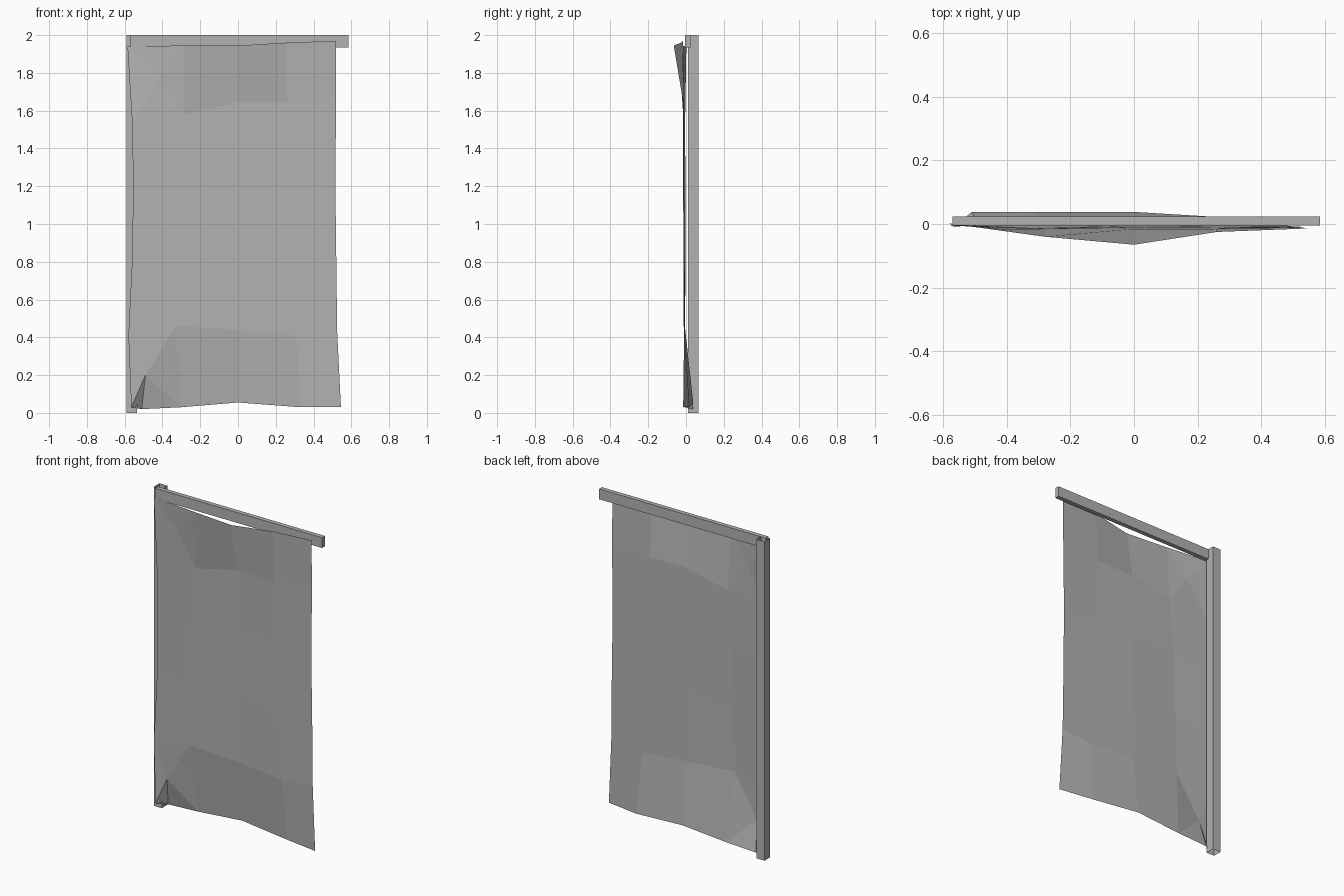
import bpy
import bmesh
from mathutils import Vector

default = bpy.data.objects.get("Cube")
if default:
    bpy.data.objects.remove(default, do_unlink=True)

grey = bpy.data.materials.new("plain grey")
grey.use_nodes = True
colour = (0.45, 0.45, 0.45, 1)
grey.diffuse_color = colour
grey.node_tree.nodes["Principled BSDF"].inputs["Base Color"].default_value = colour


def finish(name, bm):
    """Turn a bmesh into a named, flat shaded object."""
    mesh = bpy.data.meshes.new(name)
    bm.to_mesh(mesh)
    bm.free()
    mesh.materials.append(grey)
    part = bpy.data.objects.new(name, mesh)
    bpy.context.collection.objects.link(part)
    return part


def beam(name, low, high, open_axis=None):
    """Box between two corners, optionally open at both ends of an axis."""
    low, high = Vector(low), Vector(high)
    bm = bmesh.new()
    bmesh.ops.create_cube(bm, size=1)
    bmesh.ops.scale(bm, vec=high - low, verts=bm.verts)
    bmesh.ops.translate(bm, vec=(low + high) / 2, verts=bm.verts)
    if open_axis is not None:
        bm.normal_update()
        ends = [f for f in bm.faces if abs(f.normal[open_axis]) > 0.9]
        bmesh.ops.delete(bm, geom=ends, context="FACES_ONLY")
    return finish(name, bm)


# Upright pole (hollow) and the bar across its top
beam("upright_pole", (-0.59, 0.01, 0), (-0.535, 0.065, 2), open_axis=2)
beam("cross_bar", (-0.57, -0.004, 1.935), (0.585, 0.024, 2))

# Hanging cloth: each row lists x, depth and height across the five columns
rows = [
    ((-.585, -.28, 0, .26, .52), (.002, -.04, -.065, -.025, -.015), (1.94, 1.945, 1.945, 1.96, 1.97)),
    ((-.56, -.28, 0, .26, .52), (-.005, -.015, -.015, -.015, -.01), (1.53, 1.58, 1.645, 1.645, 1.66)),
    ((-.555, -.31, 0, .27, .515), (-.003, -.015, -.01, -.012, -.01), (1.2, 1.23, 1.25, 1.25, 1.24)),
    ((-.56, -.32, 0, .29, .52), (-.003, -.014, -.008, -.01, -.008), (.82, .86, .88, .85, .84)),
    ((-.58, -.33, 0, .31, .525), (-.005, -.012, -.004, -.006, -.01), (.41, .46, .44, .41, .43)),
    ((-.565, -.3, 0, .33, .545), (-.008, .038, .038, .018, -.015), (.03, .03, .055, .03, .03)),
]
bm = bmesh.new()
grid = [[bm.verts.new(p) for p in zip(*row)] for row in rows]
panels = []
for upper, lower in zip(grid, grid[1:]):
    for c in range(len(upper) - 1):
        panels.append(bm.faces.new((upper[c], lower[c], lower[c + 1], upper[c + 1])))
top_corner, bottom_corner = panels[0], panels[-4]

# Crease point near the bottom corner, where the cloth turns around the pole
hem = bm.edges.get((grid[-1][0], grid[-1][1]))
_, tuck = bmesh.utils.edge_split(hem, grid[-1][0], 0.2)
tuck.co = (-0.51, 0.038, 0.02)

# Raised folds in the two corners beside the pole
for face, peak in ((top_corner, (-0.41, -0.016, 1.78)), (bottom_corner, (-0.49, -0.004, 0.2))):
    fold = bmesh.ops.poke(bm, faces=[face])
    fold["verts"][0].co = peak
finish("cloth_banner", bm)
